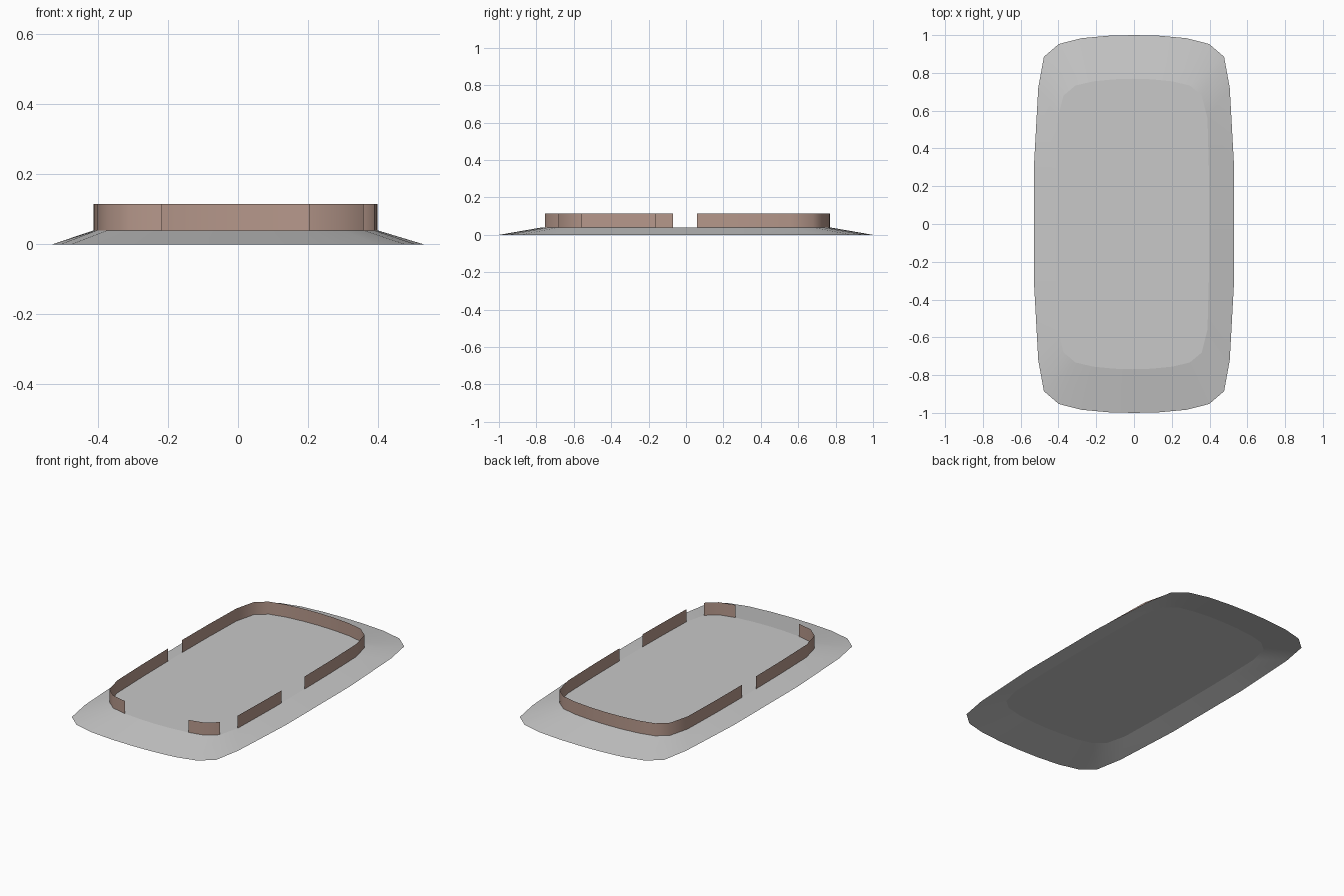
import bpy, bmesh

if "Cube" in bpy.data.objects:
    bpy.data.objects.remove(bpy.data.objects["Cube"])

BASE_Z, WALL_Z, SHIFT = 0.04, 0.115, -0.007

# Quarter outlines, from the right side round to the back
OUTER = [(0.53, 0), (0.53, 0.30), (0.507, 0.72), (0.477, 0.885), (0.398, 0.953),
         (0.275, 0.984), (0.13, 0.997), (0, 1.0)]
INNER = [(0.405, 0), (0.403, 0.30), (0.396, 0.56), (0.366, 0.68), (0.303, 0.733),
         (0.21, 0.755), (0.10, 0.766), (0, 0.769)]


def ring(quarter, dx=0.0):
    """Mirror a quarter outline into a closed anticlockwise loop of 28 points."""
    half = quarter + [(-x, y) for x, y in quarter[-2::-1]]
    full = half + [(x, -y) for x, y in half[-2:0:-1]]
    return [(x + dx, y) for x, y in full]


def material(name, color):
    m = bpy.data.materials.new(name)
    m.diffuse_color = (*color, 1)
    m.use_nodes = True
    m.node_tree.nodes["Principled BSDF"].inputs["Base Color"].default_value = m.diffuse_color
    return m


def make(name, bm, mat, smooth=True):
    me = bpy.data.meshes.new(name)
    bm.to_mesh(me)
    bm.free()
    me.materials.append(mat)
    for p in me.polygons:
        p.use_smooth = smooth
    ob = bpy.data.objects.new(name, me)
    bpy.context.collection.objects.link(ob)
    return ob


def strip(bm, low, high, closed=False):
    """Quads between two rows of 3D points."""
    a = [bm.verts.new(p) for p in low]
    b = [bm.verts.new(p) for p in high]
    n = len(a)
    for i in range(n if closed else n - 1):
        j = (i + 1) % n
        bm.faces.new((a[i], a[j], b[j], b[i]))


grey = material("light grey", (0.58, 0.58, 0.58))
brown = material("dusty brown", (0.47, 0.315, 0.26))

outer, inner = ring(OUTER), ring(INNER, SHIFT)
top = [(x, y, BASE_Z) for x, y in inner]

# Sloping rim
bm = bmesh.new()
strip(bm, [(x, y, 0) for x, y in outer], top, closed=True)
make("sloping_rim", bm, grey)

# Flat floor
bm = bmesh.new()
bm.faces.new([bm.verts.new(p) for p in top])
make("floor_plate", bm, grey, smooth=False)

# Thin upright walls with gaps at the sides and front
right, left = 0.405 + SHIFT, -0.405 + SHIFT
walls = {
    "right_front_wall": inner[26:28] + [(right, -0.16)],
    "back_wall": [(right, 0.06)] + inner[1:14] + [(left, 0.06)],
    "left_front_wall": [(left, -0.07)] + inner[15:20],
    "front_corner_wall": inner[23:26],
}
for name, path in walls.items():
    bm = bmesh.new()
    strip(bm, [(x, y, BASE_Z) for x, y in path], [(x, y, WALL_Z) for x, y in path])
    make(name, bm, brown)
